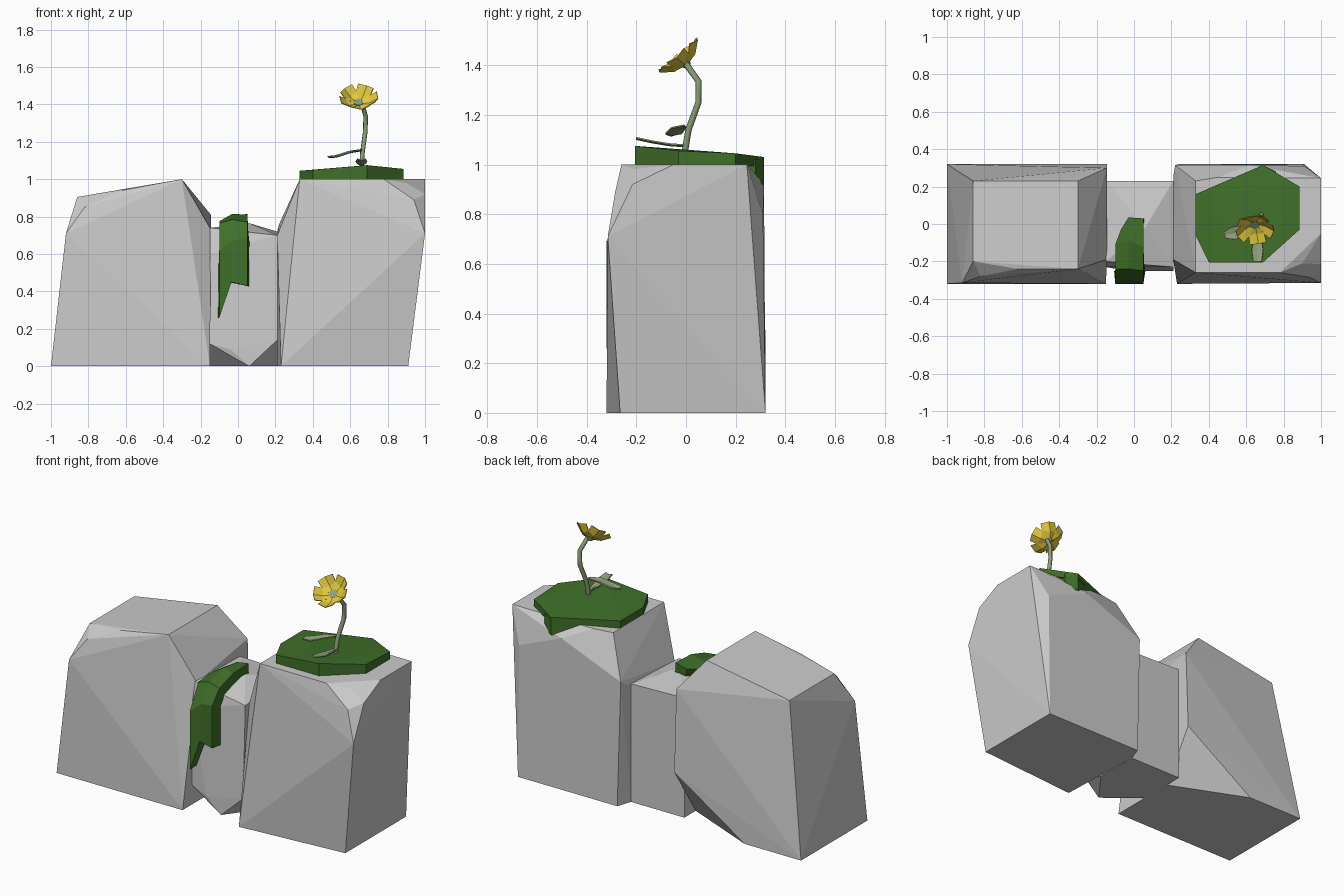
import bpy, bmesh, math
from mathutils import Vector, Matrix

if "Cube" in bpy.data.objects:
    bpy.data.objects.remove(bpy.data.objects["Cube"])


def material(name, rgb):
    m = bpy.data.materials.new(name)
    m.diffuse_color = (*rgb, 1)
    m.use_nodes = True
    m.node_tree.nodes["Principled BSDF"].inputs["Base Color"].default_value = m.diffuse_color
    return m


MOSS = material("moss_green", (0.05, 0.16, 0.022))
STEM = material("stem_green", (0.27, 0.35, 0.19))
PETAL = material("petal_yellow", (0.76, 0.59, 0.05))


def finish(name, bm, mat=None):
    bmesh.ops.recalc_face_normals(bm, faces=bm.faces)
    mesh = bpy.data.meshes.new(name)
    bm.to_mesh(mesh)
    bm.free()
    ob = bpy.data.objects.new(name, mesh)
    bpy.context.collection.objects.link(ob)
    if mat:
        mesh.materials.append(mat)
    return ob


def hull(name, points, mat=None):
    """Chiselled solid: convex hull of its corner points."""
    bm = bmesh.new()
    for p in points:
        bm.verts.new(p)
    out = bmesh.ops.convex_hull(bm, input=bm.verts)
    junk = {g for g in out["geom_interior"] + out["geom_unused"]
            if isinstance(g, bmesh.types.BMVert) and g.is_valid}
    bmesh.ops.delete(bm, geom=list(junk), context="VERTS")
    bmesh.ops.dissolve_limit(bm, angle_limit=0.03, verts=bm.verts, edges=bm.edges)
    return finish(name, bm, mat)


def sheet(name, rows, mat, thickness=0.0):
    """Quad grid through rows of points, optionally thickened."""
    bm = bmesh.new()
    grid = [[bm.verts.new(p) for p in row] for row in rows]
    for a, b in zip(grid, grid[1:]):
        for i in range(len(a) - 1):
            bm.faces.new((a[i], a[i + 1], b[i + 1], b[i]))
    ob = finish(name, bm, mat)
    if thickness:
        mod = ob.modifiers.new("thickness", "SOLIDIFY")
        mod.thickness = thickness
        mod.offset = -1
    return ob


# Rocks
hull("left_rock", [
    (-1, -.32, 0), (-.15, -.32, 0), (-1, .32, 0), (-.62, .32, 0), (-.15, .12, 0),
    (-.145, .32, .31), (-.145, .30, .81), (-.145, -.19, .73),
    (-.30, -.24, 1), (-.30, .23, 1), (-.86, .23, .905), (-.86, -.20, .905),
    (-.62, -.24, .94), (-.82, -.28, .85), (-.92, -.315, .71)])
hull("middle_rock", [
    (-.15, .23, 0), (.21, .23, 0), (.06, -.25, 0), (-.15, -.08, 0), (.21, -.05, 0),
    (-.15, -.23, .12), (-.04, -.25, .09), (.21, -.25, .14),
    (-.15, .23, .73), (.21, .23, .72), (-.15, -.20, .74), (.06, -.02, .765),
    (.21, -.23, .70), (-.15, -.23, .60), (.06, -.23, .50)])
hull("right_rock", [
    (.23, -.32, 0), (.91, -.265, 0), (.24, .32, 0), (.91, .32, 0), (.21, .23, 0),
    (.21, -.19, .70), (.21, .25, .72), (.22, .315, .76), (.62, .315, .92), (.91, .31, .80),
    (.33, -.26, 1), (.33, .23, 1), (.45, .25, 1), (1, .245, 1),
    (1, -.05, 1), (.78, -.26, 1), (.90, -.21, .98),
    (1, -.215, .92), (.94, -.285, .89), (1, -.315, .71)])

# Moss cushion on the right rock, with a flap over its back edge
outline = [(.33, .16, 1.045), (.69, .315, 1.03), (.885, .20, 1.045), (.885, -.03, 1.055),
           (.69, -.205, 1.075), (.40, -.205, 1.05), (.33, -.06, 1.045)]
hull("moss_cushion", outline + [(x, y, .995) for x, y, z in outline], MOSS)
flap = [(.55, .20), (.55, .255), (.69, .314), (.76, .28), (.76, .20)]
hull("moss_flap", [(x, y, z) for x, y in flap for z in (.92, 1.02)], MOSS)

# Moss draped over the middle rock
sheet("moss_drape", [
    [(-.07, -.03, .785), (-.03, .035, .80), (.05, .03, .815)],
    [(-.10, -.11, .775), (-.03, -.09, .815), (.05, -.12, .81)],
    [(-.10, -.24, .765), (-.03, -.24, .785), (.05, -.25, .77)],
    [(-.10, -.32, .62), (-.035, -.30, .67), (.05, -.32, .69)],
    [(-.10, -.32, .26), (-.035, -.32, .45), (.05, -.32, .43)]], MOSS, .07)

# Flower stem
curve = bpy.data.curves.new("flower_stem", "CURVE")
curve.dimensions = "3D"
curve.bevel_depth = .013
curve.bevel_resolution = 1
curve.use_fill_caps = True
path = [(.66, -.005, 1.05), (.665, .01, 1.14), (.68, .05, 1.25), (.683, .05, 1.335), (.663, 0, 1.405)]
spline = curve.splines.new("POLY")
spline.points.add(len(path) - 1)
for pt, co in zip(spline.points, path):
    pt.co = (*co, 1)
curve.materials.append(STEM)
stem = bpy.data.objects.new("flower_stem", curve)
bpy.context.collection.objects.link(stem)


# Leaves: tapered strips along a short path
def leaf(name, spine, widths):
    rows = []
    along = Vector(spine[-1]) - Vector(spine[0])
    side = along.cross(Vector((0, 0, 1))).normalized()
    for p, w in zip(spine, widths):
        p = Vector(p)
        rows.append([p - side * w + Vector((0, 0, .006)), p, p + side * w + Vector((0, 0, .006))])
    sheet(name, rows, STEM, .006)


leaf("front_leaf", [(.66, 0, 1.075), (.66, -.07, 1.08), (.66, -.14, 1.092), (.66, -.20, 1.105)],
     (.008, .02, .03, .022))
leaf("side_leaf", [(.66, 0, 1.155), (.60, -.03, 1.145), (.53, -.05, 1.122), (.485, -.06, 1.118)],
     (.008, .03, .034, .018))

# Flower head: five wide cupped petals around a small heart, tilted to the front
u = Vector((1, 0, 0))
n = Vector((0, -.64, .77))
v = n.cross(u)
head = Matrix((u, v, n)).transposed().to_4x4()
head.translation = (.645, 0, 1.405)
for k in range(5):
    turn = head @ Matrix.Rotation(math.radians(65 + 72 * k), 4, "Z")
    shape = [[(.008, -.010, 0), (.012, 0, 0), (.008, .010, 0)],
             [(.055, -.042, .026), (.058, 0, .010), (.055, .042, .026)],
             [(.090, -.045, .055), (.104, 0, .045), (.090, .045, .055)]]
    sheet(f"petal_{k + 1}", [[turn @ Vector(p) for p in row] for row in shape], PETAL, .004)
bm = bmesh.new()
bmesh.ops.create_cone(bm, cap_ends=True, segments=6, radius1=.012, radius2=.028, depth=.024,
                      matrix=head @ Matrix.Translation((0, 0, -.002)))
finish("flower_heart", bm, STEM)
